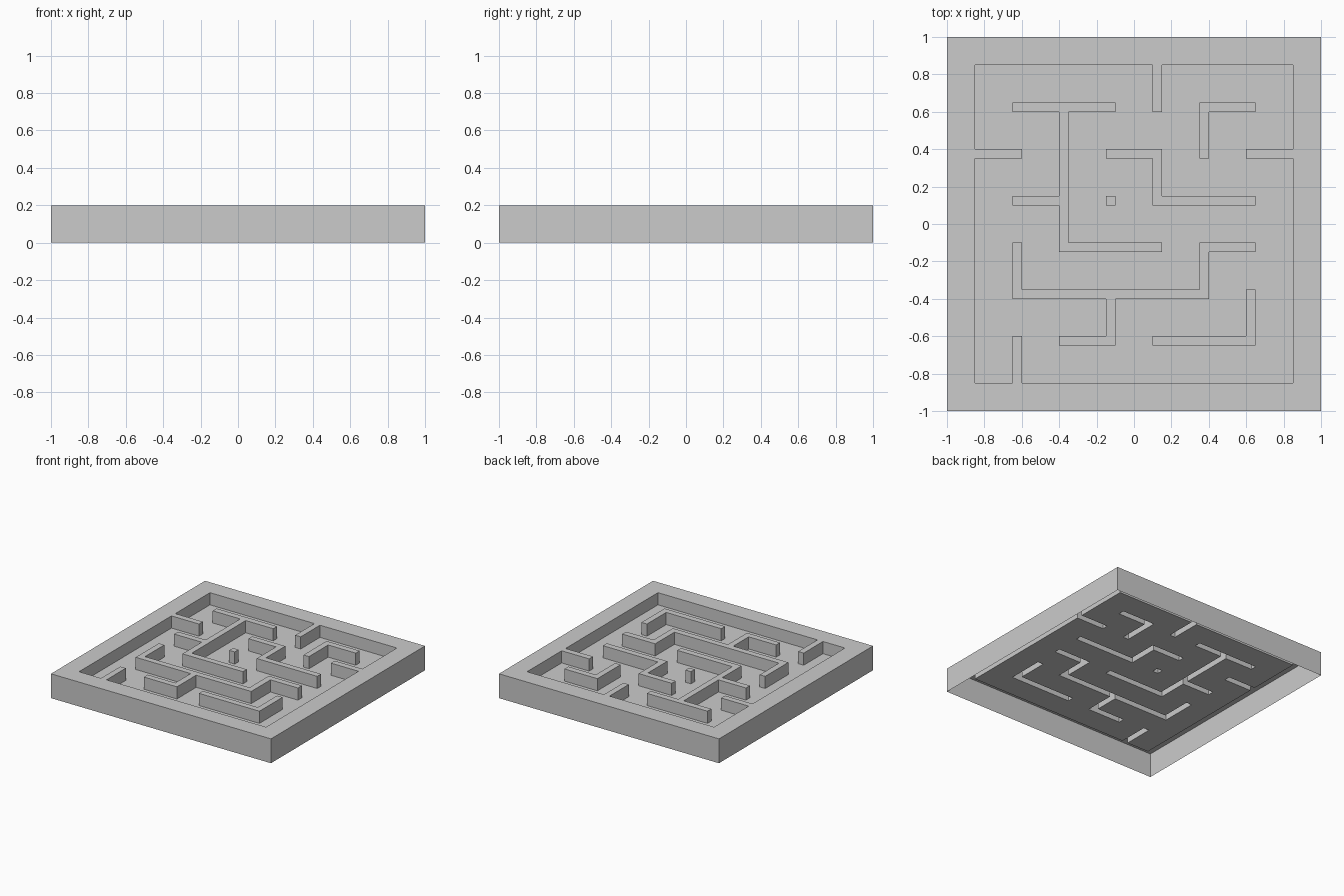
import bpy, bmesh, math

if "Cube" in bpy.data.objects:
    bpy.data.objects.remove(bpy.data.objects["Cube"])

U = 0.05                 # grid unit
FLOOR, TOP = 0.1, 0.2    # floor and wall heights

# Walls as runs between lattice posts (-1 and 6 reach into the rim)
RUNS = [
    (0, 5, 2, 5), (1, 2, 1, 5), (0, 3, 1, 3), (1, 2, 3, 2),
    (4, 5, 5, 5), (4, 4, 4, 5), (2, 4, 3, 4), (3, 3, 3, 4), (3, 3, 5, 3),
    (2, 3, 2, 3), (4, 1, 4, 2), (4, 2, 5, 2), (0, 1, 4, 1), (0, 1, 0, 2),
    (2, 0, 2, 1), (1, 0, 2, 0), (5, 0, 5, 1), (3, 0, 5, 0),
    (3, 5, 3, 6), (-1, 4, 0, 4), (5, 4, 6, 4), (0, -1, 0, 0),
]


def node(k):
    return -13 + 5 * k


# Raised cells: rim plus wall runs
raised = set()
for x in range(-20, 20):
    for y in range(-20, 20):
        if not (-17 <= x < 17 and -17 <= y < 17):
            raised.add((x, y))
for i0, j0, i1, j1 in RUNS:
    for x in range(node(i0), node(i1) + 1):
        for y in range(node(j0), node(j1) + 1):
            raised.add((x, y))


def height(x, y):
    if not (-20 <= x < 20 and -20 <= y < 20):
        return 0.0
    return TOP if (x, y) in raised else FLOOR


bm = bmesh.new()


def quad(*pts):
    bm.faces.new([bm.verts.new((x * U, y * U, z)) for x, y, z in pts])


# Cell tops, and a step down to every lower neighbour (underside stays open)
for x in range(-20, 20):
    for y in range(-20, 20):
        h = height(x, y)
        quad((x, y, h), (x + 1, y, h), (x + 1, y + 1, h), (x, y + 1, h))
        corners = [(x, y), (x + 1, y), (x + 1, y + 1), (x, y + 1)]
        for k, (dx, dy) in enumerate([(0, -1), (1, 0), (0, 1), (-1, 0)]):
            low = height(x + dx, y + dy)
            if low < h:
                a, b = corners[k], corners[(k + 1) % 4]
                quad((*a, low), (*b, low), (*b, h), (*a, h))

# Weld and simplify flat regions
bmesh.ops.remove_doubles(bm, verts=bm.verts[:], dist=1e-4)
bmesh.ops.dissolve_limit(bm, angle_limit=math.radians(1),
                         verts=bm.verts[:], edges=bm.edges[:])

mesh = bpy.data.meshes.new("maze_tray")
bm.to_mesh(mesh)
bm.free()
tray = bpy.data.objects.new("maze_tray", mesh)
bpy.context.collection.objects.link(tray)
